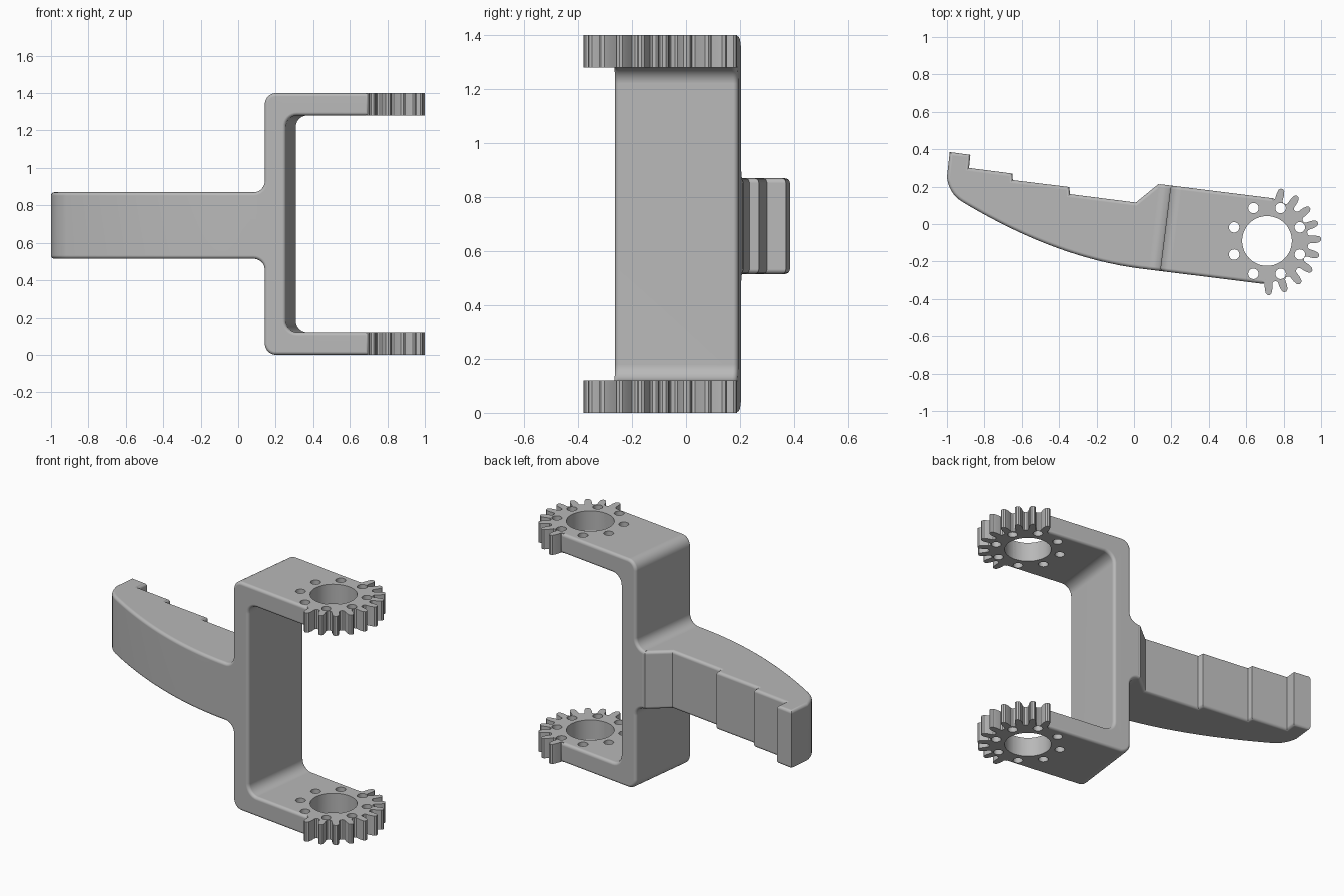
import bpy, bmesh, math
from mathutils import Matrix, Vector

if "Cube" in bpy.data.objects:
    bpy.data.objects.remove(bpy.data.objects["Cube"])

TILT = math.radians(-7.1)            # the fork leans slightly in plan
HUB = Vector((0.711, -0.09, 0))      # axis of the gear ends
FORK = Matrix.Translation(HUB) @ Matrix.Rotation(TILT, 4, 'Z')
SIDEWAYS = Matrix.Rotation(math.radians(90), 4, 'X')

grey = bpy.data.materials.new("grey_plastic")
grey.diffuse_color = (0.48, 0.48, 0.48, 1)
grey.use_nodes = True
grey.node_tree.nodes["Principled BSDF"].inputs["Base Color"].default_value = grey.diffuse_color


def fillet(corners, steps=8):
    """Outline from (x, y, radius) corners, rounded where the radius is above 0."""
    out = []
    for i, (x, y, r) in enumerate(corners):
        p = Vector((x, y))
        if r == 0:
            out.append(p)
            continue
        a = (Vector(corners[i - 1][:2]) - p).normalized()
        b = (Vector(corners[(i + 1) % len(corners)][:2]) - p).normalized()
        c = p + (a + b) * r          # right-angle corners
        for k in range(steps + 1):
            t = k / steps * math.pi / 2
            out.append(c - b * r * math.cos(t) - a * r * math.sin(t))
    return out


def bezier(p0, p1, p2, n):
    p0, p1, p2 = Vector(p0), Vector(p1), Vector(p2)
    return [p0 * (1 - t) ** 2 + p1 * 2 * t * (1 - t) + p2 * t * t
            for t in (k / n for k in range(n + 1))]


def inset(pts, d):
    """Offset a counter-clockwise outline inwards."""
    out = []
    for i, p in enumerate(pts):
        e1 = (p - pts[i - 1]).normalized()
        e2 = (pts[(i + 1) % len(pts)] - p).normalized()
        n1, n2 = Vector((-e1.y, e1.x)), Vector((-e2.y, e2.x))
        out.append(p + (n1 + n2) * (d / (1 + n1.dot(n2))))
    return out


def slab(name, pts, half, r, matrix, steps=4):
    """Extrude an outline to +-half with rims rounded by r."""
    bm = bmesh.new()
    top = [(half, 0)]
    if r:
        top = [(half - r + r * math.sin(a), r * (1 - math.cos(a)))
               for a in (k / steps * math.pi / 2 for k in range(steps + 1))]
    levels = [(-z, d) for z, d in reversed(top)] + top
    rings = [[bm.verts.new((q.x, q.y, z)) for q in inset(pts, d)] for z, d in levels]
    n = len(pts)
    for lo, hi in zip(rings, rings[1:]):
        for i in range(n):
            j = (i + 1) % n
            bm.faces.new((lo[i], lo[j], hi[j], hi[i]))
    bm.faces.new(rings[-1])
    bm.faces.new(rings[0][::-1])
    bm.transform(matrix)
    mesh = bpy.data.meshes.new(name)
    bm.to_mesh(mesh)
    bm.free()
    mesh.materials.append(grey)
    ob = bpy.data.objects.new(name, mesh)
    bpy.context.collection.objects.link(ob)
    return ob


# Fork frame: C-shaped side profile with a flared stub for the handle
R = 0.06
frame_outline = fillet([
    (0.02, 0, 0), (0.02, 0.12, 0), (-0.433, 0.12, R), (-0.433, 1.28, R),
    (0.02, 1.28, 0), (0.02, 1.4, 0), (-0.547, 1.4, R), (-0.547, 0.87, R),
    (-0.612, 0.87, 0), (-0.612, 0.515, 0), (-0.547, 0.515, R), (-0.547, 0, R)])
frame = slab("fork_frame", frame_outline, 0.23, 0.018, FORK @ SIDEWAYS)

# Handle: stepped back edge, curved front edge
back = [(0.16, 0.209), (0.13, 0.213), (0.01, 0.115), (-0.342, 0.16), (-0.345, 0.198),
        (-0.648, 0.235), (-0.65, 0.27), (-0.882, 0.3), (-0.875, 0.37), (-0.985, 0.385)]
handle_outline = ([Vector(p) for p in back]
                  + bezier((-1, 0.25), (-0.99, 0.165), (-0.92, 0.12), 8)
                  + bezier((-0.92, 0.12), (-0.405, -0.19), (0.07, -0.242), 20)[1:]
                  + [Vector((0.1, -0.2457))])
slab("handle", handle_outline, 0.1775, 0.018, Matrix.Translation((0, 0, 0.6925)))

# Gear ends: half discs with ten teeth each
tooth = [(-7.2, 0.22), (-5.2, 0.228), (-4.4, 0.26), (-3.1, 0.281), (-1.2, 0.289)]
tooth += [(-a, r) for a, r in reversed(tooth)]
polar = [(-90, 0.222)] + [(c + a, r) for c in range(-81, 82, 18) for a, r in tooth] + [(90, 0.222)]
gear_outline = [Vector((r * math.cos(math.radians(a)), r * math.sin(math.radians(a))))
                for a, r in polar]
gears = [slab(name, gear_outline, 0.06, 0, FORK @ Matrix.Translation((0, 0, z)))
         for name, z in (("lower_gear", 0.06), ("upper_gear", 1.34))]

# Bore and ring of bolt holes
bm = bmesh.new()
holes = [(0, 0, 0.133, 48)]
for k in range(8):
    a = math.radians(22.5 + 45 * k)
    holes.append((0.19 * math.cos(a), 0.19 * math.sin(a), 0.028, 20))
for x, y, r, n in holes:
    bmesh.ops.create_cone(bm, cap_ends=True, segments=n, radius1=r, radius2=r, depth=2,
                          matrix=Matrix.Translation(HUB + Vector((x, y, 0.7))))
cut_mesh = bpy.data.meshes.new("hole_cutter")
bm.to_mesh(cut_mesh)
bm.free()
cut_mesh.materials.append(grey)
cutter = bpy.data.objects.new("hole_cutter", cut_mesh)
bpy.context.collection.objects.link(cutter)
cutter.hide_render = True

for ob in [frame] + gears:
    bpy.context.view_layer.objects.active = ob
    mod = ob.modifiers.new("holes", 'BOOLEAN')
    mod.operation, mod.solver, mod.object = 'DIFFERENCE', 'EXACT', cutter
    bpy.ops.object.modifier_apply(modifier=mod.name)
bpy.data.objects.remove(cutter)

# Smooth rounded rims, keep hard edges
for ob in list(bpy.context.collection.objects):
    bpy.ops.object.select_all(action='DESELECT')
    ob.select_set(True)
    bpy.context.view_layer.objects.active = ob
    bpy.ops.object.shade_smooth_by_angle(angle=math.radians(30))
    mod = ob.modifiers.new("flat_caps", 'WEIGHTED_NORMAL')
    mod.keep_sharp = True
